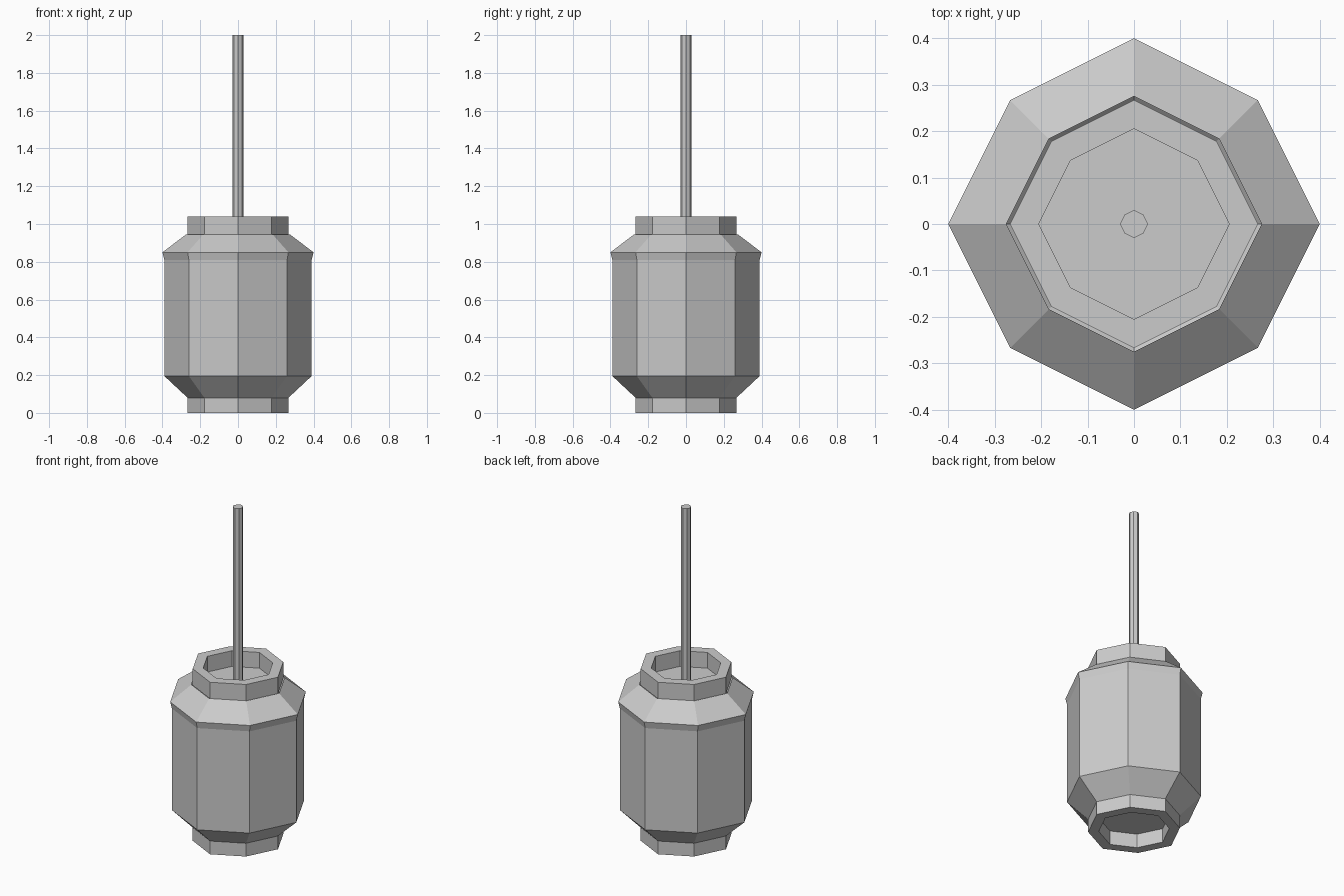
import bpy, bmesh

if "Cube" in bpy.data.objects:
    bpy.data.objects.remove(bpy.data.objects["Cube"])

# Slightly pinched octagon used by every part: points on the axes reach r,
# diagonal points sit at two thirds of r on both axes
K = 0.667
UNIT = [(1, 0), (K, K), (0, 1), (-K, K), (-1, 0), (-K, -K), (0, -1), (K, -K)]


def lathe(name, profile, cap_start=False, cap_end=False):
    """Sweep (radius, z) points around the octagon; a rising outer profile faces outward."""
    bm = bmesh.new()
    rings = [[bm.verts.new((x * r, y * r, z)) for x, y in UNIT] for r, z in profile]
    for a, b in zip(rings, rings[1:]):
        for i in range(8):
            j = (i + 1) % 8
            bm.faces.new((a[i], a[j], b[j], b[i]))
    if cap_start:
        bm.faces.new(rings[0][::-1])
    if cap_end:
        bm.faces.new(rings[-1])
    mesh = bpy.data.meshes.new(name)
    bm.to_mesh(mesh)
    bm.free()
    obj = bpy.data.objects.new(name, mesh)
    bpy.context.collection.objects.link(obj)
    return obj


# Hollow body with chamfered base, flared lip and shoulder, open at the neck
lathe("body_shell", [(0.267, 0.08), (0.39, 0.195), (0.39, 0.81),
                     (0.40, 0.85), (0.275, 0.945)])

# Top collar with a recessed floor
lathe("top_collar", [(0.267, 0.94), (0.267, 1.04), (0.205, 1.04), (0.205, 0.945)],
      cap_end=True)

# Bottom collar with a recessed underside
lathe("bottom_collar", [(0.205, 0.085), (0.205, 0.0), (0.267, 0.0), (0.267, 0.08)],
      cap_start=True)

# Thin pole rising from the top recess
lathe("pole", [(0.03, 0.945), (0.03, 2.0)], cap_start=True, cap_end=True)
